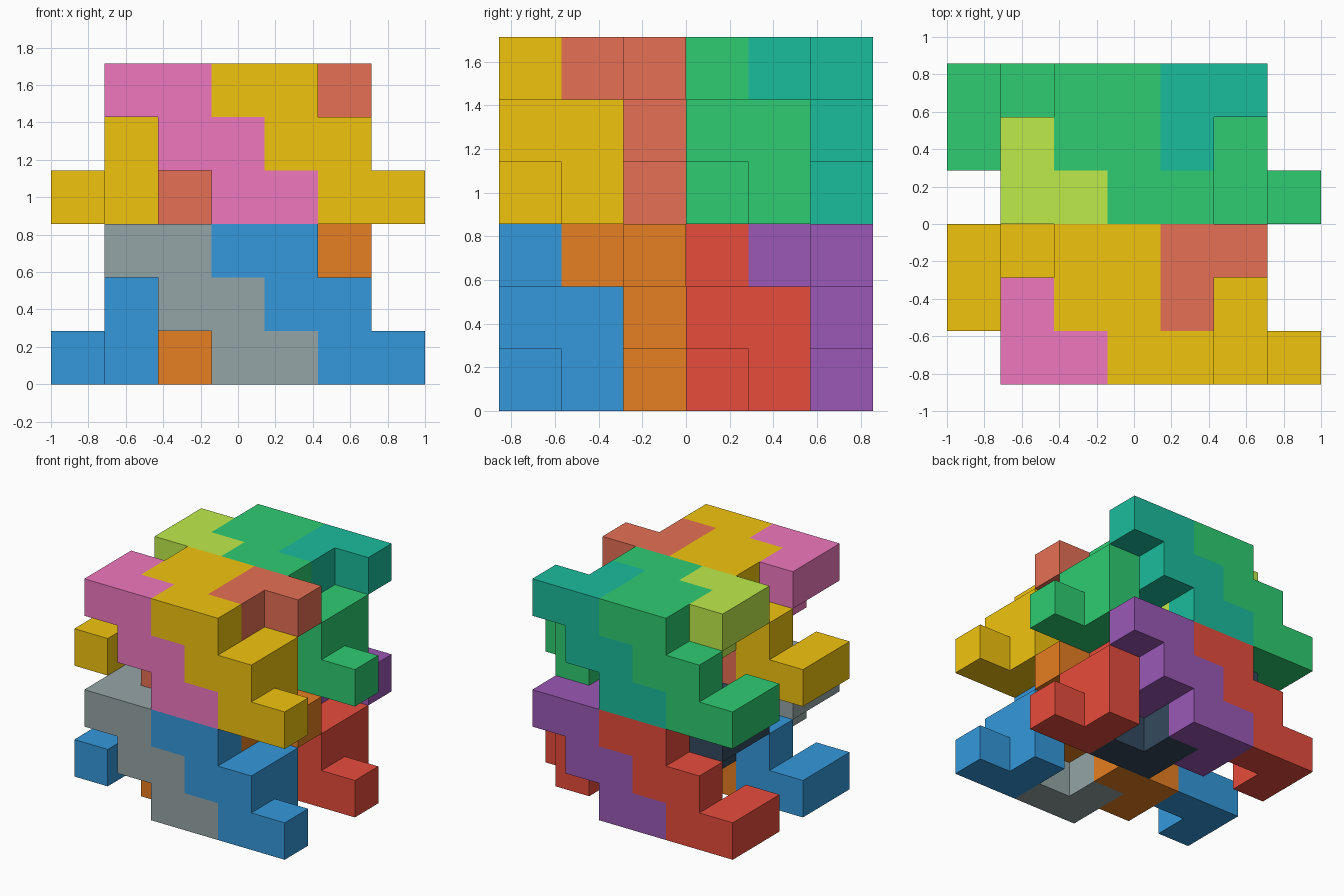
import bpy, bmesh
from mathutils import Vector

if "Cube" in bpy.data.objects:
    bpy.data.objects.remove(bpy.data.objects["Cube"])

U = 2 / 7  # edge of one cube cell


def front_strip(start):
    # staircase on the front face climbing to the left, with one elbow cell per layer
    cells = set()
    for z in range(3):
        a, elbow = start + 2 - z, int(z == 1)
        cells |= {(a, 0, z), (a + 1, 0, z), (a + elbow, 1, z)}
    return cells


def back_strip(start):
    # staircase on the back face climbing to the right
    cells = set()
    for z in range(3):
        a, elbow = start - 2 + z, int(z == 1)
        cells |= {(a, 2, z), (a + 1, 2, z), (a + elbow, 1, z)}
    return cells


def linear(hex_code):
    rgb = [int(hex_code[i:i + 2], 16) / 255 for i in (0, 2, 4)]
    return [c / 12.92 if c <= 0.04045 else ((c + 0.055) / 1.055) ** 2.4 for c in rgb] + [1]


def make_piece(name, cells, offset, colour):
    # outer skin of a set of cube cells, with flat areas merged
    bm = bmesh.new()
    verts = {}

    def vert(p):
        key = tuple(round(c) for c in p)
        if key not in verts:
            verts[key] = bm.verts.new(((key[0] - 3.5) * U, (key[1] - 3) * U, key[2] * U))
        return verts[key]

    for cell in sorted(cells):
        for axis in range(3):
            for sign in (1, -1):
                n = Vector((0, 0, 0))
                n[axis] = sign
                if tuple(round(c + d) for c, d in zip(cell, n)) in cells:
                    continue
                s = Vector((0, 0, 0))
                s[(axis + 1) % 3] = 1
                t = n.cross(s)
                mid = Vector(cell) + Vector(offset) + Vector((0.5, 0.5, 0.5)) + n / 2
                bm.faces.new([vert(mid + (s * i + t * j) / 2)
                              for i, j in ((-1, -1), (1, -1), (1, 1), (-1, 1))])
    bmesh.ops.dissolve_limit(bm, angle_limit=0.01, verts=bm.verts[:], edges=bm.edges[:])
    mesh = bpy.data.meshes.new(name)
    bm.to_mesh(mesh)
    bm.free()
    mat = bpy.data.materials.new(name + "_colour")
    mat.diffuse_color = linear(colour)
    mat.use_nodes = True
    mat.node_tree.nodes["Principled BSDF"].inputs["Base Color"].default_value = mat.diffuse_color
    mesh.materials.append(mat)
    bpy.context.collection.objects.link(bpy.data.objects.new(name, mesh))


# three interlocking pieces that make one block
PIECES = {
    "core_piece": front_strip(3) | back_strip(2),
    "front_piece": front_strip(1),
    "back_piece": back_strip(4),
}

# four identical blocks: cell offset and the colours of core, front and back pieces
BLOCKS = {
    "lower_front": ((0, 0, 0), ("3498DB", "95A5A6", "E67E22")),
    "lower_back": ((0, 3, 0), ("E74C3C", "34495E", "9B59B6")),
    "upper_front": ((0, 0, 3), ("F1C40F", "F078BE", "E67055")),
    "upper_back": ((0, 3, 3), ("2ECC71", "BEEB4B", "1ABC9C")),
}

for block, (offset, colours) in BLOCKS.items():
    for (piece, cells), colour in zip(PIECES.items(), colours):
        make_piece(f"{block}_{piece}", cells, offset, colour)
